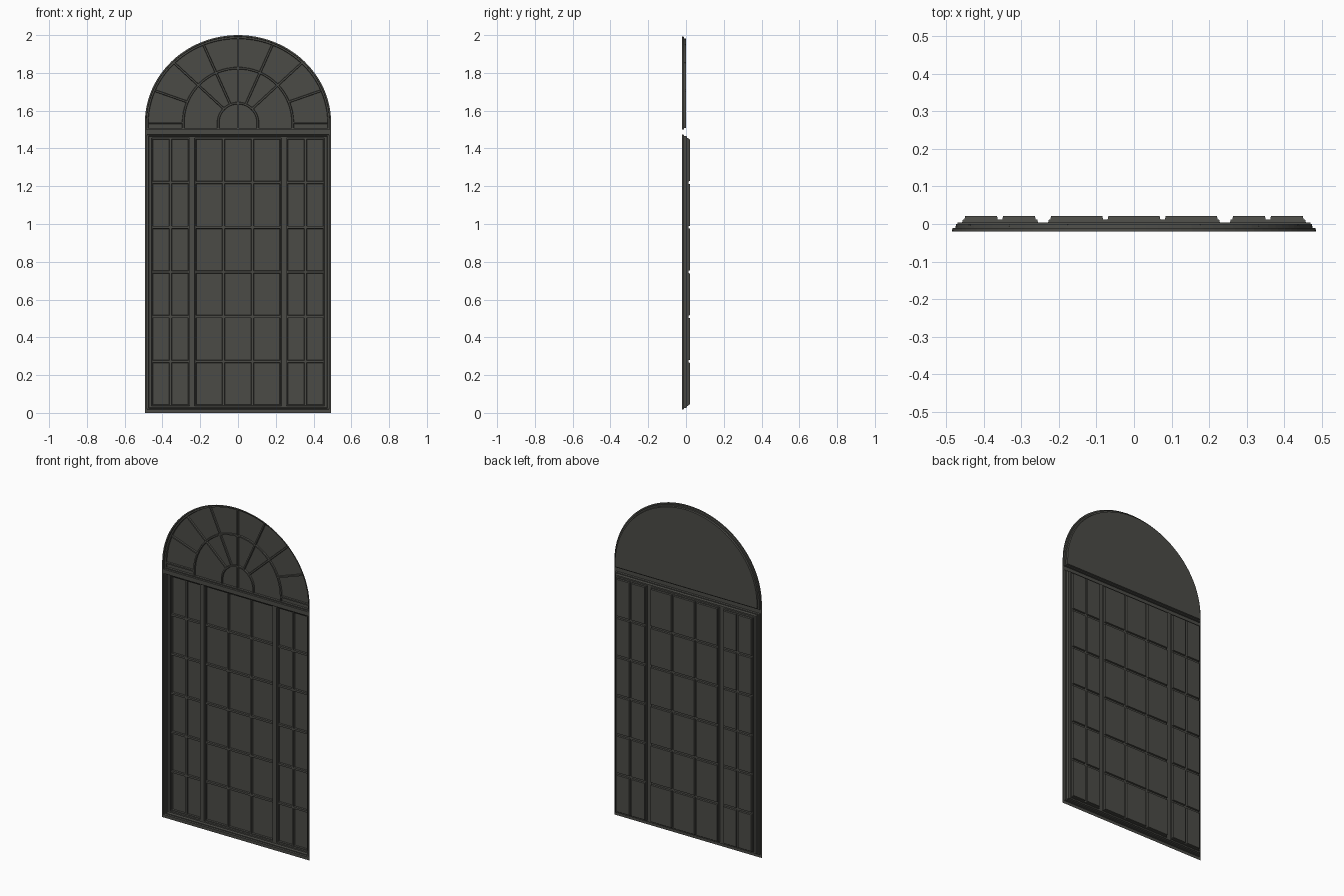
import bpy, bmesh, math

if "Cube" in bpy.data.objects:
    bpy.data.objects.remove(bpy.data.objects["Cube"])

mat = bpy.data.materials.new("dark grey paint")
mat.diffuse_color = (0.07, 0.07, 0.062, 1)
mat.use_nodes = True
mat.node_tree.nodes["Principled BSDF"].inputs["Base Color"].default_value = mat.diffuse_color


def finish(name, bm):
    bmesh.ops.remove_doubles(bm, verts=bm.verts, dist=1e-5)
    bmesh.ops.recalc_face_normals(bm, faces=bm.faces)
    # sheet parts must look towards the front
    if sum(f.normal.y * f.calc_area() for f in bm.faces) > 1e-4:
        bmesh.ops.reverse_faces(bm, faces=bm.faces)
    me = bpy.data.meshes.new(name)
    bm.to_mesh(me)
    bm.free()
    me.materials.append(mat)
    ob = bpy.data.objects.new(name, me)
    bpy.context.collection.objects.link(ob)
    return ob


def face(bm, pts):
    bm.faces.new([bm.verts.new(p) for p in pts])


def rect(r, y):
    x0, x1, z0, z1 = r
    return [(x0, y, z0), (x1, y, z0), (x1, y, z1), (x0, y, z1)]


def bridge(bm, a, b):
    """Strip of quads between two closed outlines."""
    n = len(a)
    for i in range(n):
        j = (i + 1) % n
        face(bm, [a[i], a[j], b[j], b[i]])


def plate(bm, bounds, holes, y):
    """Flat sheet with rectangular openings."""
    xs = sorted({v for r in holes + [bounds] for v in r[:2]})
    zs = sorted({v for r in holes + [bounds] for v in r[2:]})
    for x0, x1 in zip(xs, xs[1:]):
        for z0, z1 in zip(zs, zs[1:]):
            cx, cz = (x0 + x1) / 2, (z0 + z1) / 2
            if not any(h[0] < cx < h[1] and h[2] < cz < h[3] for h in holes):
                face(bm, rect((x0, x1, z0, z1), y))


def shrink(r, d):
    return (r[0] + d, r[1] - d, r[2] + d, r[3] - d)


# Lower frame: stepped surround with three sash openings
sashes = [(-0.458, -0.256, 0.036, 1.456), (-0.229, 0.229, 0.036, 1.456),
          (0.256, 0.458, 0.036, 1.456)]
columns = [2, 3, 2]
outer = (-0.493, 0.493, 0.0, 1.49)
steps = [(outer, -0.02), ((-0.483, 0.483, 0.018, 1.474), -0.02),
         ((-0.481, 0.481, 0.020, 1.472), -0.010),
         ((-0.473, 0.473, 0.025, 1.467), -0.010),
         ((-0.470, 0.470, 0.028, 1.464), 0.004)]
bm = bmesh.new()
for (a, ya), (b, yb) in zip(steps, steps[1:]):
    bridge(bm, rect(a, ya), rect(b, yb))
plate(bm, steps[-1][0], sashes, 0.004)
finish("lower_frame", bm)

# Sashes: recessed sheet with rows of deeper panes
for name, s, cols in zip(("left_sash", "middle_sash", "right_sash"), sashes, columns):
    bm = bmesh.new()
    inner = shrink(s, 0.002)
    bridge(bm, rect(s, 0.004), rect(inner, 0.012))
    grid = shrink(s, 0.006)
    gap, rows = 0.012, 6
    w = (grid[1] - grid[0] - gap * (cols - 1)) / cols
    h = (grid[3] - grid[2] - gap * (rows - 1)) / rows
    panes = []
    for c in range(cols):
        for r in range(rows):
            x, z = grid[0] + c * (w + gap), grid[2] + r * (h + gap)
            panes.append((x, x + w, z, z + h))
    plate(bm, inner, panes, 0.012)
    for p in panes:
        back = shrink(p, 0.002)
        bridge(bm, rect(p, 0.012), rect(back, 0.021))
        face(bm, rect(back, 0.021))
    finish(name, bm)

# Arch: stepped rim around a flat panel
CZ = 1.535


def arch(rx, rz, z0, y, n=48):
    arc = [(rx * math.cos(math.pi * i / n), y, CZ + rz * math.sin(math.pi * i / n))
           for i in range(n + 1)]
    return [(rx, y, z0)] + arc + [(-rx, y, z0)]


rims = [arch(0.493, 0.465, 1.49, -0.02), arch(0.485, 0.457, 1.500, -0.02),
        arch(0.484, 0.456, 1.501, -0.010), arch(0.476, 0.447, 1.507, -0.010),
        arch(0.474, 0.445, 1.509, 0.0)]
bm = bmesh.new()
for a, b in zip(rims, rims[1:]):
    bridge(bm, a, b)
face(bm, rims[-1])
finish("arch_panel", bm)


# Fan glazing bars: raised bevelled strips along a path
def bar(bm, path, w=0.012):
    loops = []
    for i, (x, z) in enumerate(path):
        a, b = path[max(i - 1, 0)], path[min(i + 1, len(path) - 1)]
        dx, dz = b[0] - a[0], b[1] - a[1]
        L = math.hypot(dx, dz)
        nx, nz = -dz / L, dx / L
        loops.append([(x + nx * o, y, z + nz * o) for o, y in
                      ((-w / 2, -0.0005), (-w / 3, -0.009), (w / 3, -0.009), (w / 2, -0.0005))])
    for a, b in zip(loops, loops[1:]):
        for k in range(3):
            face(bm, [a[k], a[k + 1], b[k + 1], b[k]])


bm = bmesh.new()
for r in (0.105, 0.29):
    arc = [(r * math.cos(math.pi * i / 32), CZ + r * math.sin(math.pi * i / 32)) for i in range(33)]
    bar(bm, [(r, 1.509)] + arc + [(-r, 1.509)])
finish("fan_arcs", bm)

bm = bmesh.new()
for k in range(9):
    t = math.pi * k / 8
    c, s = math.cos(t), math.sin(t)
    start = 0.105 if 2 <= k <= 6 else 0.29
    if k == 4:
        bar(bm, [(0, 1.509), (0, CZ + 0.447)])
    else:
        bar(bm, [(start * c, CZ + start * s), (0.475 * c, CZ + 0.446 * s)])
finish("fan_spokes", bm)
